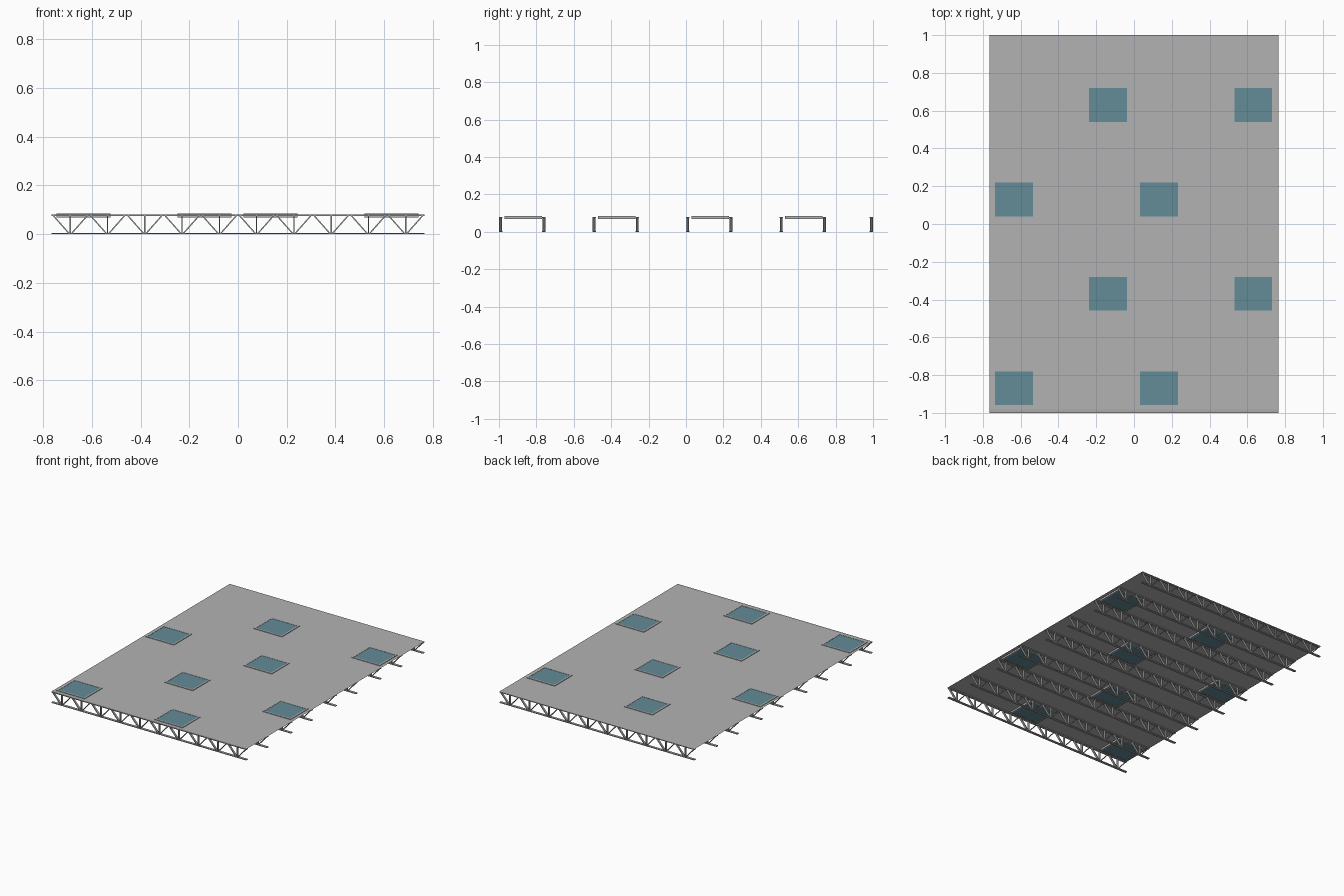
import bpy, bmesh, math
from mathutils import Matrix, Vector

if "Cube" in bpy.data.objects:
    bpy.data.objects.remove(bpy.data.objects["Cube"], do_unlink=True)


def material(name, rgb):
    m = bpy.data.materials.new(name)
    m.use_nodes = True
    m.diffuse_color = (*rgb, 1)
    m.node_tree.nodes["Principled BSDF"].inputs["Base Color"].default_value = (*rgb, 1)
    return m


GREY = material("roof grey", (0.45, 0.45, 0.45))
STEEL = material("steel grey", (0.4, 0.4, 0.4))
GLASS = material("blue glass", (0.125, 0.26, 0.31))

HALF_X, TOP, DEPTH, BAR = 0.765, 0.08, 0.018, 0.005
PANELS = 10
STEP = 2 * HALF_X / PANELS


def add_box(bm, center, size, rot=Matrix()):
    mat = Matrix.Translation(center) @ rot @ Matrix.Diagonal((*size, 1))
    bmesh.ops.create_cube(bm, size=1, matrix=mat)


def add_bar(bm, x0, z0, x1, z1):
    # flat strut lying in the truss plane
    d = Vector((x1 - x0, 0, z1 - z0))
    rot = Matrix.Rotation(math.atan2(d.x, d.z), 4, 'Y')
    add_box(bm, ((x0 + x1) / 2, 0, (z0 + z1) / 2), (BAR, DEPTH * 0.85, d.length), rot)


def finish(bm, name, mat):
    mesh = bpy.data.meshes.new(name)
    bm.to_mesh(mesh)
    bm.free()
    mesh.materials.append(mat)
    return mesh


def place(mesh, name, loc):
    ob = bpy.data.objects.new(name, mesh)
    ob.location = loc
    bpy.context.collection.objects.link(ob)
    return ob


# Truss: two chords, a post at each lower joint, paired diagonals
bm = bmesh.new()
for z in (BAR / 2, TOP - BAR / 2 - 0.001):
    add_box(bm, (0, 0, z), (2 * HALF_X, DEPTH, BAR))
for i in range(PANELS):
    x = -HALF_X + (i + 0.5) * STEP
    add_bar(bm, x, BAR / 2, x, TOP - BAR)
    for side in (-1, 1):
        add_bar(bm, x + side * BAR, BAR / 2, x + side * (STEP / 2 - BAR), TOP - BAR / 2)
truss = finish(bm, "truss", STEEL)

main_rows = [-0.991, -0.491, 0.009, 0.509, 0.991]
middle_rows = [-0.76, -0.261, 0.24, 0.74]
for y in sorted(main_rows + middle_rows):
    place(truss, "truss", (0, y, 0))

# Edge rail showing beside the sheet at the front
bm = bmesh.new()
add_box(bm, (0, -0.991, TOP - 0.001), (2 * HALF_X, DEPTH, 0.002))
place(finish(bm, "front_rail", STEEL), "front_rail", (0, 0, 0))

# Roof sheet
bm = bmesh.new()
bmesh.ops.create_grid(bm, x_segments=1, y_segments=1, size=1,
                      matrix=Matrix.Diagonal((HALF_X, 0.991, 1, 1)))
place(finish(bm, "roof_sheet", GREY), "roof_sheet", (0, 0.009, TOP))

# Skylight frame with four rails, and its pane
W, L, RIM, TALL = 0.222, 0.2, 0.011, 0.016
bm = bmesh.new()
for s in (-1, 1):
    add_box(bm, (s * (W - RIM) / 2, 0, 0), (RIM, L, TALL))
    add_box(bm, (0, s * (L - RIM) / 2, 0), (W - 2 * RIM, RIM, TALL))
frame = finish(bm, "skylight_frame", GREY)
bm = bmesh.new()
add_box(bm, (0, 0, 0), (W - 2 * RIM, L - 2 * RIM, TALL - 0.003))
pane = finish(bm, "skylight_glass", GLASS)

# Skylights in staggered rows
for row in range(4):
    y = -0.87 + 0.5 * row
    for x in ((-0.635, 0.133) if row % 2 == 0 else (-0.137, 0.631)):
        place(frame, "skylight_frame", (x, y, 0.076))
        place(pane, "skylight_glass", (x, y, 0.076))
